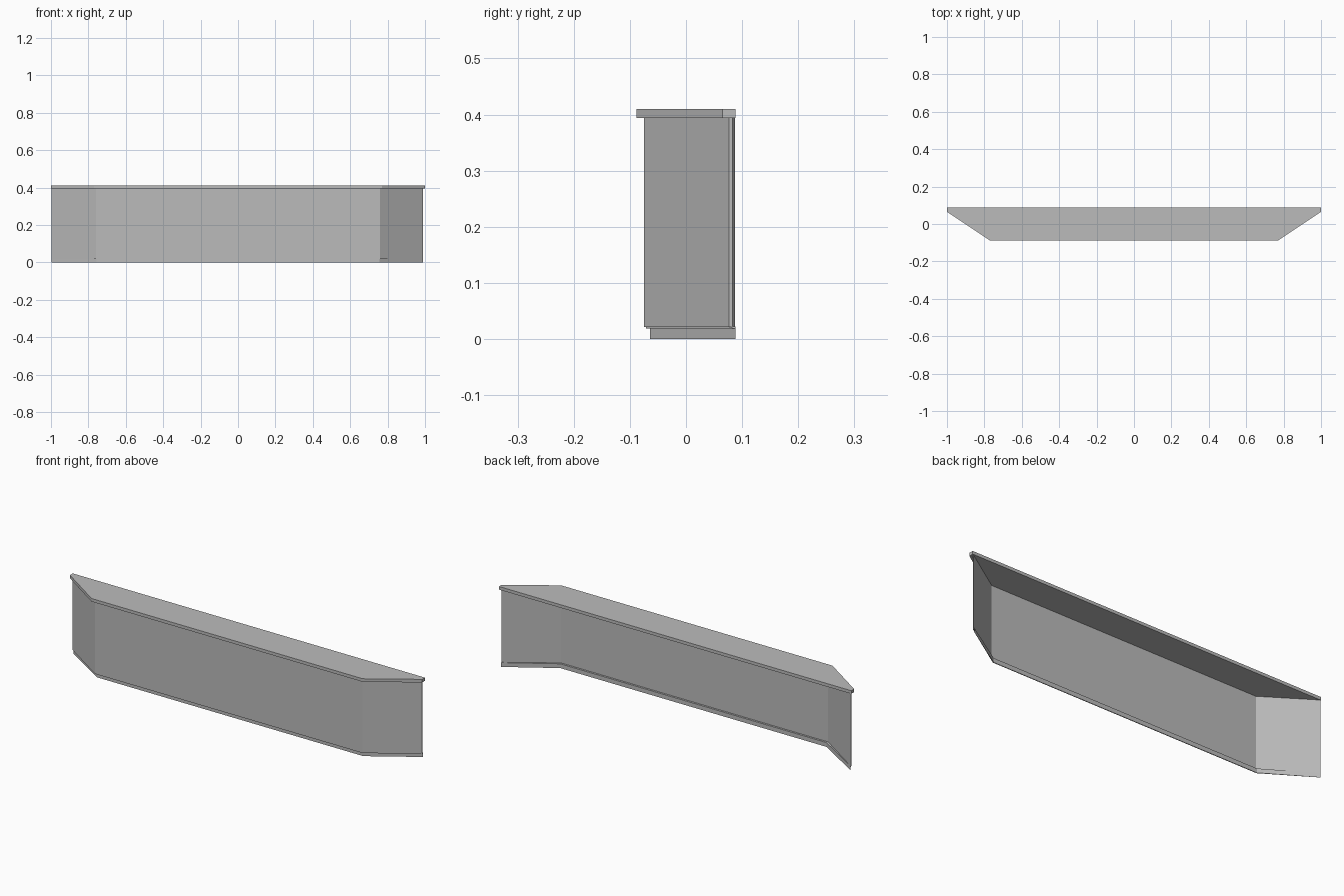
import bpy
import bmesh
from math import hypot

cube = bpy.data.objects.get("Cube")
if cube:
    bpy.data.objects.remove(cube, do_unlink=True)

grey = bpy.data.materials.new("plain grey")
grey.use_nodes = True
COLOR = (0.5, 0.5, 0.5, 1)
grey.diffuse_color = COLOR
grey.node_tree.nodes["Principled BSDF"].inputs["Base Color"].default_value = COLOR

# Outline of the counter front: a long straight run with two angled wings
LEFT_END, RIGHT_END = 0.99, -0.997
CORNER, FRONT, SLOPE = 0.76, -0.075, 0.66


def front_line(inset):
    """Plan path of the front, moved inward by inset, with mitred corners."""
    stretch = hypot(1, SLOPE)
    corner = CORNER - inset * (stretch - 1) / SLOPE

    def end(x):
        return (x, FRONT + SLOPE * (abs(x) - CORNER) + inset * stretch)

    return [end(RIGHT_END), (-corner, FRONT + inset),
            (corner, FRONT + inset), end(LEFT_END)]


def extrude_plan(name, plan, bottom, top):
    """Raise a plan outline into a solid."""
    bm = bmesh.new()
    face = bm.faces.new([bm.verts.new((x, y, bottom)) for x, y in plan])
    raised = bmesh.ops.extrude_face_region(bm, geom=[face])
    for v in raised["geom"]:
        if isinstance(v, bmesh.types.BMVert):
            v.co.z = top
    bmesh.ops.recalc_face_normals(bm, faces=bm.faces)
    mesh = bpy.data.meshes.new(name)
    bm.to_mesh(mesh)
    bm.free()
    mesh.materials.append(grey)
    obj = bpy.data.objects.new(name, mesh)
    bpy.context.collection.objects.link(obj)
    return obj


def wall(name, outer, inner, bottom, top):
    """Thin folded wall between two insets of the front line."""
    plan = front_line(outer) + front_line(inner)[::-1]
    plan = [(x, min(y, 0.088)) for x, y in plan]
    return extrude_plan(name, plan, bottom, top)


# Front panel, open behind
wall("front_panel", 0, 0.005, 0.021, 0.395)

# Recessed plinth and the small ledge joining it to the panel
wall("plinth", 0.011, 0.015, 0, 0.021)
wall("plinth_ledge", 0.004, 0.015, 0.019, 0.022)

# Counter top overhanging the panel
top_plan = [(-1, 0.088), (-1, 0.065), (-0.77, -0.088),
            (0.77, -0.088), (1, 0.065), (1, 0.088)]
extrude_plan("counter_top", top_plan, 0.394, 0.41)
